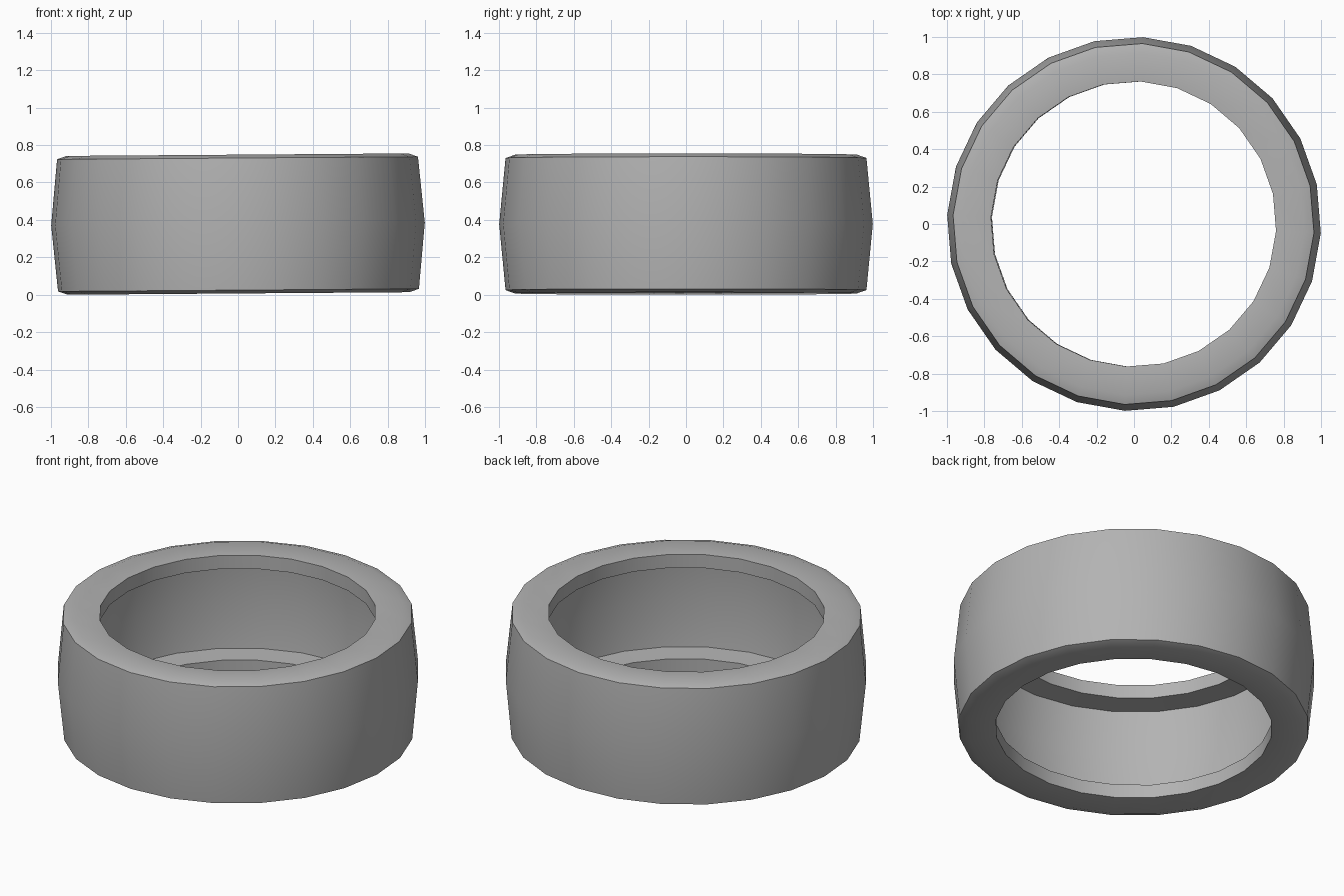
import bpy, bmesh, math
from mathutils import Matrix

if "Cube" in bpy.data.objects:
    bpy.data.objects.remove(bpy.data.objects["Cube"])

SIDES = 24
START = math.radians(-2.8)
TILT = math.radians(-0.42)

# Upper half of the tyre cross-section (radius, height from mid-plane), outside to inside
half = [(0.966, 0.353), (0.915, 0.371), (0.763, 0.359),
        (0.763, 0.277), (0.90, 0.268)]
# Closed section: outer crown, upper half, inner wall, mirrored lower half
section = [(1.0, 0.0)] + half + [(0.925, 0.0)] + [(r, -z) for r, z in reversed(half)]

# Revolve the section into a low-poly hollow tyre
bm = bmesh.new()
rings = []
for i in range(SIDES):
    a = START + i * math.tau / SIDES
    rings.append([bm.verts.new((r * math.cos(a), r * math.sin(a), z)) for r, z in section])
n = len(section)
for i in range(SIDES):
    a, b = rings[i], rings[(i + 1) % SIDES]
    for j in range(n):
        k = (j + 1) % n
        bm.faces.new((a[j], b[j], b[k], a[k]))
bmesh.ops.recalc_face_normals(bm, faces=bm.faces)

# Slight lean, then stand it on the floor
bm.transform(Matrix.Rotation(TILT, 4, 'Y'))
low = min(v.co.z for v in bm.verts)
bm.transform(Matrix.Translation((0, 0, -low)))

mesh = bpy.data.meshes.new("tyre")
bm.to_mesh(mesh)
bm.free()
tyre = bpy.data.objects.new("tyre", mesh)
bpy.context.collection.objects.link(tyre)

# Dark grey rubber
rubber = bpy.data.materials.new("rubber")
rubber.diffuse_color = (0.45, 0.45, 0.45, 1.0)
rubber.use_nodes = True
rubber.node_tree.nodes["Principled BSDF"].inputs["Base Color"].default_value = rubber.diffuse_color
mesh.materials.append(rubber)

# Smooth round faces, crisp rims
bpy.context.view_layer.objects.active = tyre
tyre.select_set(True)
bpy.ops.object.shade_smooth_by_angle(angle=math.radians(30))
